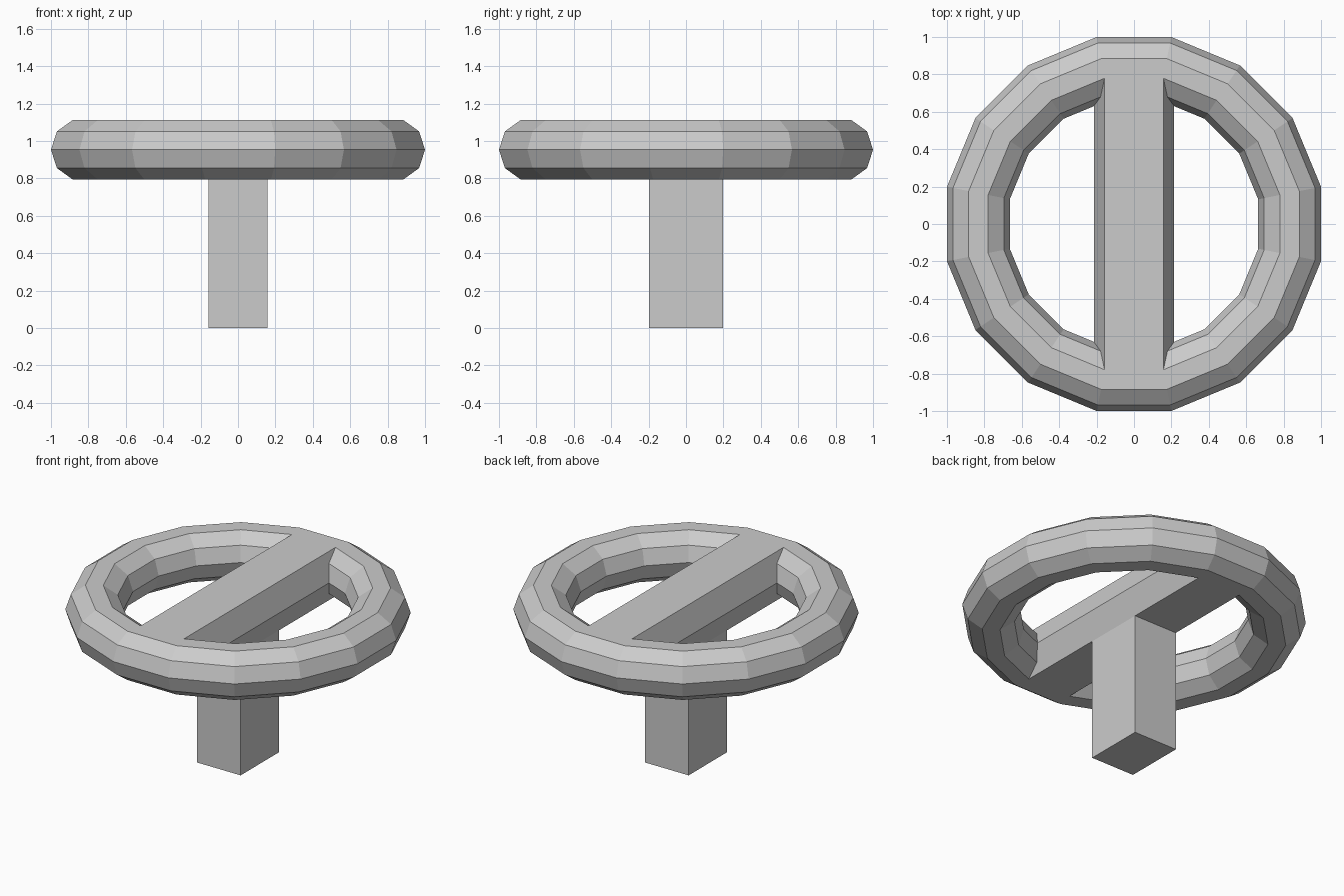
import bpy, bmesh
from math import cos, sin, pi

if "Cube" in bpy.data.objects:
    bpy.data.objects.remove(bpy.data.objects["Cube"])

ZC = 0.953          # mid height of the wheel
HALF = 0.159        # half thickness of the wheel


def mesh_object(name, verts, faces):
    me = bpy.data.meshes.new(name)
    bm = bmesh.new()
    vs = [bm.verts.new(v) for v in verts]
    for f in faces:
        bm.faces.new([vs[i] for i in f])
    bmesh.ops.recalc_face_normals(bm, faces=bm.faces)
    bm.to_mesh(me)
    bm.free()
    ob = bpy.data.objects.new(name, me)
    bpy.context.collection.objects.link(ob)
    return ob


# Wheel rim: 16 sides around, 10-sided section, flats facing the axes
N, M = 16, 10
k = 1 / cos(pi / N)
verts, faces = [], []
for i in range(N):
    a = 2 * pi * (i + 0.5) / N
    for j in range(M):
        b = 2 * pi * j / M
        r = (0.832 + 0.168 * cos(b)) * k
        verts.append((r * cos(a), r * sin(a), ZC + HALF * sin(b) / sin(0.4 * pi)))
        i2, j2 = (i + 1) % N, (j + 1) % M
        faces.append((i * M + j, i2 * M + j, i2 * M + j2, i * M + j2))
rim = mesh_object("wheel_rim", verts, faces)

# Crossbar: hexagonal section running front to back, flush with the rim
section = [(0.157, HALF), (0.215, 0), (0.157, -HALF),
           (-0.157, -HALF), (-0.215, 0), (-0.157, HALF)]
verts = [(x, y, ZC + z) for y in (-0.83, 0.83) for x, z in section]
faces = [(i, (i + 1) % 6, (i + 1) % 6 + 6, i + 6) for i in range(6)]
faces += [tuple(range(6)), tuple(range(6, 12))]
bar = mesh_object("crossbar", verts, faces)
bar.hide_render = True
bar.hide_viewport = True

# Merge the crossbar into the rim
mod = rim.modifiers.new("join_crossbar", 'BOOLEAN')
mod.operation = 'UNION'
mod.solver = 'EXACT'
mod.object = bar

# Stem under the crossbar, open at the top where it meets the bar
verts = [(x, y, z) for z in (0, ZC - HALF)
         for x, y in ((-0.157, -0.197), (0.157, -0.197), (0.157, 0.197), (-0.157, 0.197))]
faces = [(0, 1, 2, 3)] + [(i, (i + 1) % 4, (i + 1) % 4 + 4, i + 4) for i in range(4)]
mesh_object("stem", verts, faces)
